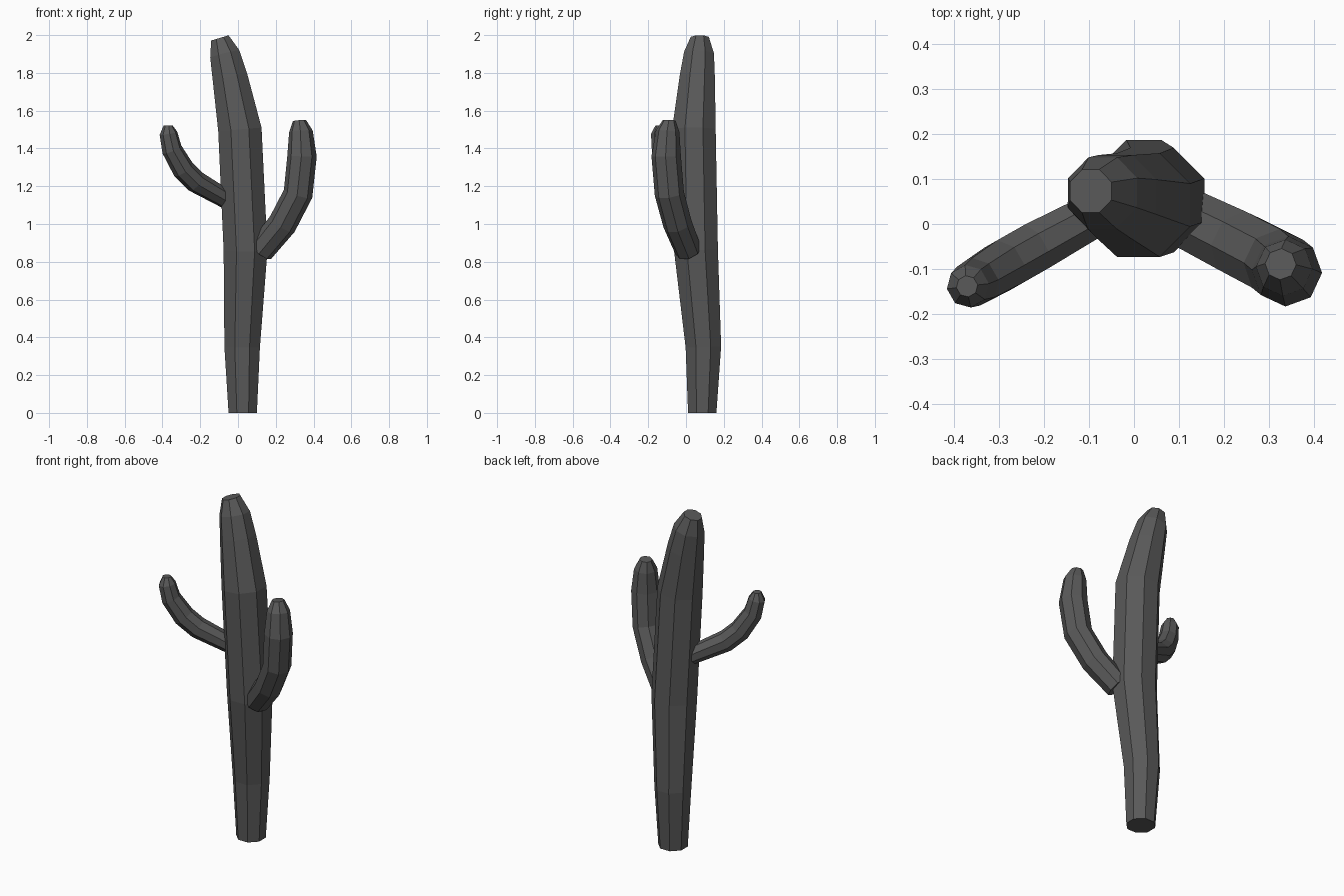
import bpy, bmesh, math
from mathutils import Vector

if "Cube" in bpy.data.objects:
    bpy.data.objects.remove(bpy.data.objects["Cube"])

SIDES = 8

# Dark charcoal surface shared by all parts
dark = bpy.data.materials.new("charcoal")
dark.diffuse_color = (0.1, 0.1, 0.1, 1)
dark.use_nodes = True
dark.node_tree.nodes["Principled BSDF"].inputs["Base Color"].default_value = dark.diffuse_color


def limb(name, side, rings, first=None, last=None):
    """Sweep an octagon along rings of (x, y, z, half width across flats)."""
    pts = [Vector(r[:3]) for r in rings]
    side = Vector(side).normalized()
    bm = bmesh.new()
    loops = []
    for i, p in enumerate(pts):
        t = pts[min(i + 1, len(pts) - 1)] - pts[max(i - 1, 0)]
        if i == 0 and first:
            t = Vector(first)
        if i == len(pts) - 1 and last:
            t = Vector(last)
        t.normalize()
        u = (side - t * side.dot(t)).normalized()
        v = t.cross(u)
        radius = rings[i][3] / math.cos(math.pi / SIDES)
        loop = []
        for k in range(SIDES):
            a = 2 * math.pi * (k + 0.5) / SIDES
            loop.append(bm.verts.new(p + (u * math.cos(a) + v * math.sin(a)) * radius))
        loops.append(loop)
    for a, b in zip(loops, loops[1:]):
        for k in range(SIDES):
            n = (k + 1) % SIDES
            bm.faces.new((a[k], a[n], b[n], b[k]))
    bm.faces.new(loops[0][::-1])
    bm.faces.new(loops[-1])
    bmesh.ops.recalc_face_normals(bm, faces=bm.faces)
    mesh = bpy.data.meshes.new(name)
    bm.to_mesh(mesh)
    bm.free()
    mesh.materials.append(dark)
    obj = bpy.data.objects.new(name, mesh)
    bpy.context.collection.objects.link(obj)
    return obj


# Main stem, leaning to the left at the top
limb("trunk", (0, 1, 0), [
    (0.025, 0.086, 0.00, 0.075),
    (0.022, 0.092, 0.35, 0.094),
    (0.040, 0.053, 0.86, 0.116),
    (0.010, 0.042, 1.50, 0.115),
    (-0.042, 0.060, 1.775, 0.093),
    (-0.070, 0.069, 1.90, 0.079),
    (-0.096, 0.073, 1.985, 0.048),
], first=(0, 0, 1), last=(-0.3, 0, 1))

# Large lower arm on the right
limb("right_arm", (0.42, 0.9, 0), [
    (0.120, 0.012, 0.86, 0.066),
    (0.235, -0.045, 1.00, 0.071),
    (0.318, -0.088, 1.16, 0.072),
    (0.339, -0.105, 1.36, 0.072),
    (0.333, -0.097, 1.49, 0.058),
    (0.325, -0.089, 1.548, 0.032),
], last=(-0.1, 0.05, 1))

# Thin upper arm on the left
limb("left_arm", (-0.5, 0.87, 0), [
    (-0.060, 0.035, 1.13, 0.047),
    (-0.225, -0.055, 1.225, 0.055),
    (-0.290, -0.092, 1.29, 0.055),
    (-0.350, -0.128, 1.395, 0.050),
    (-0.368, -0.138, 1.48, 0.044),
    (-0.370, -0.138, 1.522, 0.022),
], last=(0, 0, 1))
